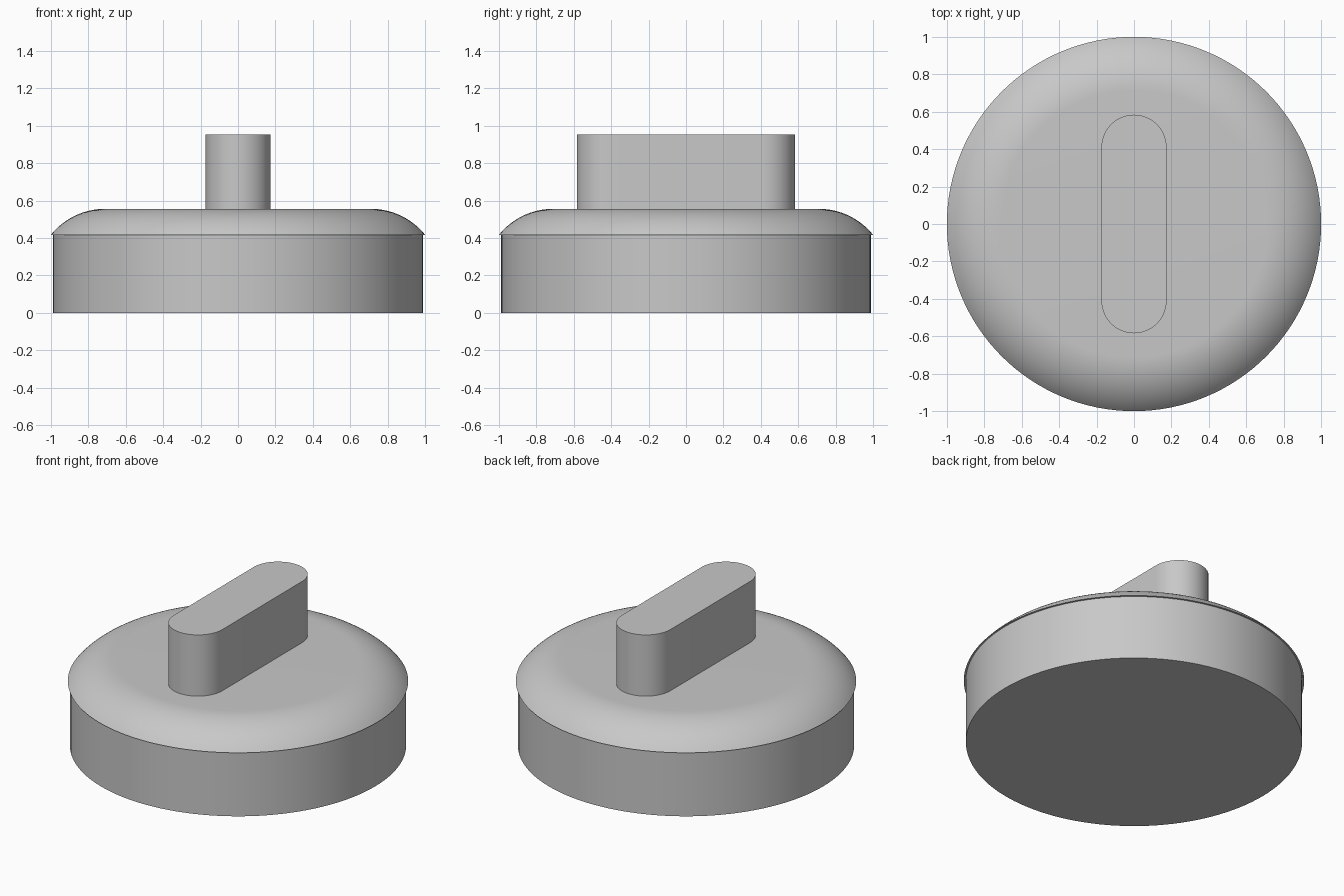
import bpy, bmesh
from math import sin, cos, asin, pi

cube = bpy.data.objects.get("Cube")
if cube:
    bpy.data.objects.remove(cube, do_unlink=True)

GREY = (0.58, 0.58, 0.58, 1)
mat = bpy.data.materials.new("light grey")
mat.use_nodes = True
mat.diffuse_color = GREY
mat.node_tree.nodes["Principled BSDF"].inputs["Base Color"].default_value = GREY


def finish(bm, name):
    """Turn a bmesh into a shaded, coloured object."""
    bmesh.ops.remove_doubles(bm, verts=bm.verts, dist=1e-5)
    bmesh.ops.recalc_face_normals(bm, faces=bm.faces)
    mesh = bpy.data.meshes.new(name)
    bm.to_mesh(mesh)
    bm.free()
    obj = bpy.data.objects.new(name, mesh)
    bpy.context.collection.objects.link(obj)
    mesh.materials.append(mat)
    bpy.ops.object.select_all(action="DESELECT")
    obj.select_set(True)
    bpy.context.view_layer.objects.active = obj
    bpy.ops.object.shade_smooth_by_angle(angle=0.5)
    return obj


def lathe(profile, name, steps=128):
    """Spin an (r, z) profile about the z axis."""
    bm = bmesh.new()
    verts = [bm.verts.new((r, 0, z)) for r, z in profile]
    edges = [bm.edges.new(pair) for pair in zip(verts, verts[1:])]
    bmesh.ops.spin(bm, geom=verts + edges, cent=(0, 0, 0), axis=(0, 0, 1),
                   angle=2 * pi, steps=steps)
    return finish(bm, name)


def prism(outline, z0, z1, name):
    """Extrude a flat outline from z0 to z1."""
    bm = bmesh.new()
    face = bm.faces.new([bm.verts.new((x, y, z0)) for x, y in outline])
    new = bmesh.ops.extrude_face_region(bm, geom=[face])["geom"]
    top = [v for v in new if isinstance(v, bmesh.types.BMVert)]
    bmesh.ops.translate(bm, verts=top, vec=(0, 0, z1 - z0))
    return finish(bm, name)


# Round lid: straight wall, tiny overhanging rim, rounded shoulder, flat top
RIM_Z, TOP_Z, FLAT_R = 0.417, 0.556, 0.71
run, rise = 1 - FLAT_R, TOP_Z - RIM_Z
radius = (run ** 2 + rise ** 2) / (2 * rise)
sweep = asin(run / radius)
shoulder = [(FLAT_R + radius * sin(a), TOP_Z - radius * (1 - cos(a)))
            for a in (sweep * (1 - i / 16) for i in range(17))]
lathe([(0, 0), (0.988, 0), (0.988, RIM_Z)] + shoulder + [(0, TOP_Z)], "lid_body")

# Upright grip with rounded ends
HALF_W, HALF_L, N = 0.174, 0.584, 24
outline = []
for side in (1, -1):
    for i in range(N + 1):
        a = pi * i / N
        outline.append((side * HALF_W * cos(a),
                        side * (HALF_L - HALF_W + HALF_W * sin(a))))
prism(outline, TOP_Z - 0.01, 0.953, "grip")
